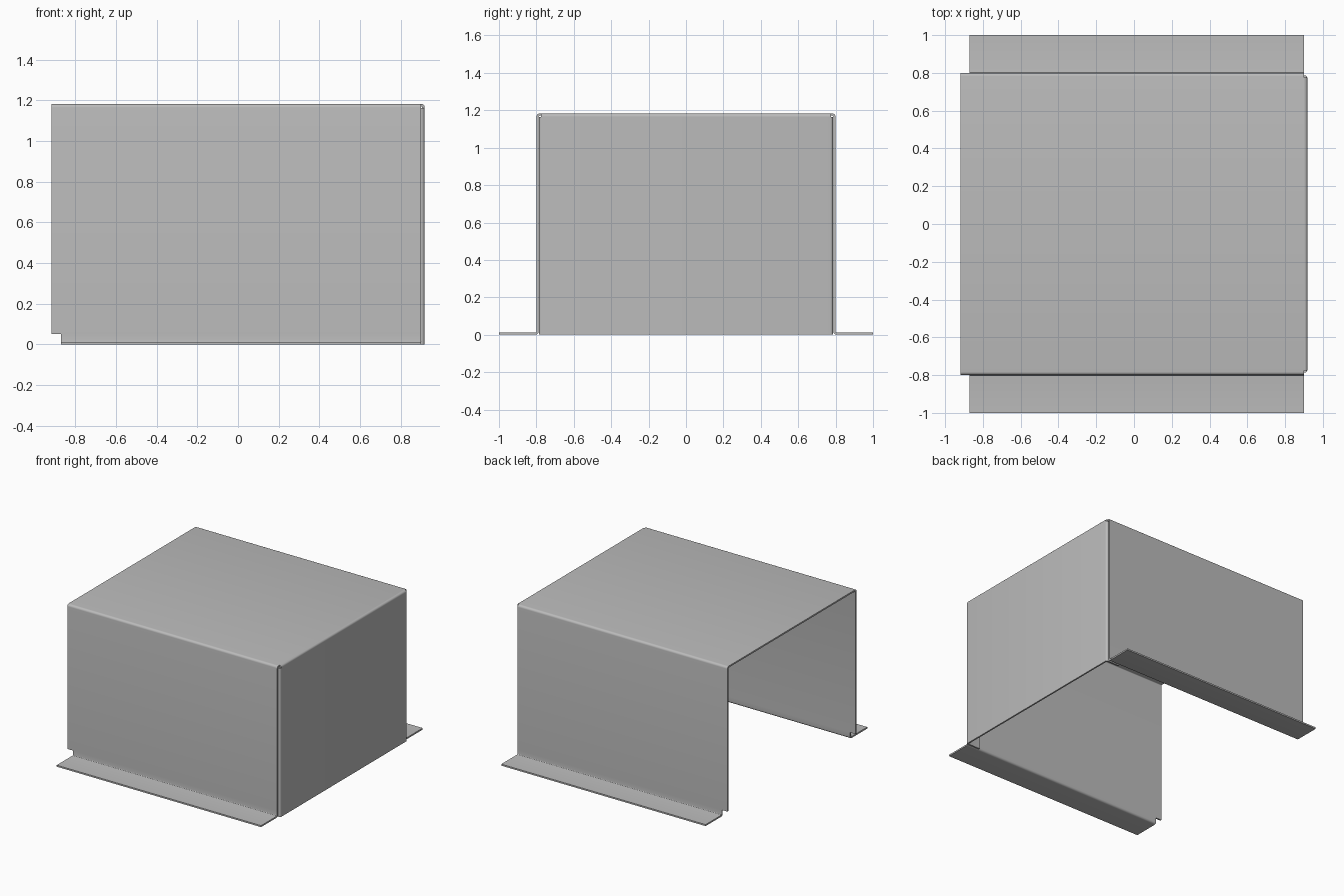
import bpy, bmesh, math
from mathutils import Vector

cube = bpy.data.objects.get("Cube")
if cube:
    bpy.data.objects.remove(cube)

GAUGE = 0.012      # sheet thickness
HEIGHT = 1.183
HALF_X, HALF_Y = 0.918, 0.80
WALL_END = 0.90    # where the side walls stop near the end wall

steel = bpy.data.materials.new("sheet_grey")
steel.use_nodes = True
grey = (0.5, 0.5, 0.5, 1)
steel.diffuse_color = grey
steel.node_tree.nodes["Principled BSDF"].inputs["Base Color"].default_value = grey


def bend(before, corner, after, radius, steps=5):
    """Points of a rounded right-angle bend."""
    b, c, a = Vector(before), Vector(corner), Vector(after)
    d1, d2 = (b - c).normalized(), (a - c).normalized()
    centre = c + radius * (d1 + d2)
    angles = [math.pi / 2 * i / steps for i in range(steps + 1)]
    return [centre - radius * (d2 * math.cos(t) + d1 * math.sin(t)) for t in angles]


def folded_sheet(name, path, stations, place, drop=None):
    """Sweep an outer-surface path through stations, then thicken it inward."""
    bm = bmesh.new()
    rows = [[bm.verts.new(place(p, s)) for p in path] for s in stations]
    for lo, hi in zip(rows, rows[1:]):
        for i in range(len(path) - 1):
            bm.faces.new((lo[i], lo[i + 1], hi[i + 1], hi[i]))
    if drop:
        cut = [f for f in bm.faces if drop(f.calc_center_median())]
        bmesh.ops.delete(bm, geom=cut, context='FACES')
    mesh = bpy.data.meshes.new(name)
    bm.to_mesh(mesh)
    bm.free()
    mesh.materials.append(steel)
    obj = bpy.data.objects.new(name, mesh)
    bpy.context.collection.objects.link(obj)
    solid = obj.modifiers.new("thickness", 'SOLIDIFY')
    solid.thickness = GAUGE
    solid.offset = -1
    solid.use_even_offset = True
    bpy.ops.object.select_all(action='DESELECT')
    obj.select_set(True)
    bpy.context.view_layer.objects.active = obj
    bpy.ops.object.modifier_apply(modifier="thickness")
    bpy.ops.object.shade_smooth_by_angle(angle=math.radians(30))
    return obj


# Mounting flanges, side walls and roof: one hat-shaped sheet with notched lower corners
NOTCH_Z, NOTCH_X = 0.05, -0.87
edge, foot = (-1, GAUGE), (-HALF_Y, GAUGE)
shoulder, middle = (-HALF_Y, HEIGHT), (0, HEIGHT)
half = [Vector(edge)] + bend(edge, foot, shoulder, 0.006)
half += [Vector((-HALF_Y, NOTCH_Z))] + bend(foot, shoulder, middle, 0.018)
hat = half + [Vector((-p.x, p.y)) for p in reversed(half)]
folded_sheet("cover_body", hat, [WALL_END, NOTCH_X, -HALF_X],
             lambda p, s: (s, p.x, p.y),
             drop=lambda c: c.x < NOTCH_X and c.z < NOTCH_Z)

# End wall with return tabs tucked inside the side walls
tab_y = HALF_Y - GAUGE - 0.001
tab_end, corner = (0.80, -tab_y), (HALF_X, -tab_y)
half = [Vector(tab_end)] + bend(tab_end, corner, (HALF_X, 0), 0.016)
wall = half + [Vector((p.x, -p.y)) for p in reversed(half)]
BEND_Z = HEIGHT - 0.02
folded_sheet("end_wall", wall, [0, BEND_Z], lambda p, s: (p.x, p.y, s))

# Bend that joins the roof to the end wall
start, top, end = (WALL_END, HEIGHT), (HALF_X, HEIGHT), (HALF_X, BEND_Z)
strip = [Vector(start)] + bend(start, top, end, 0.016) + [Vector(end)]
folded_sheet("end_wall_bend", strip, [-0.775, 0.775], lambda p, s: (p.x, s, p.y))
